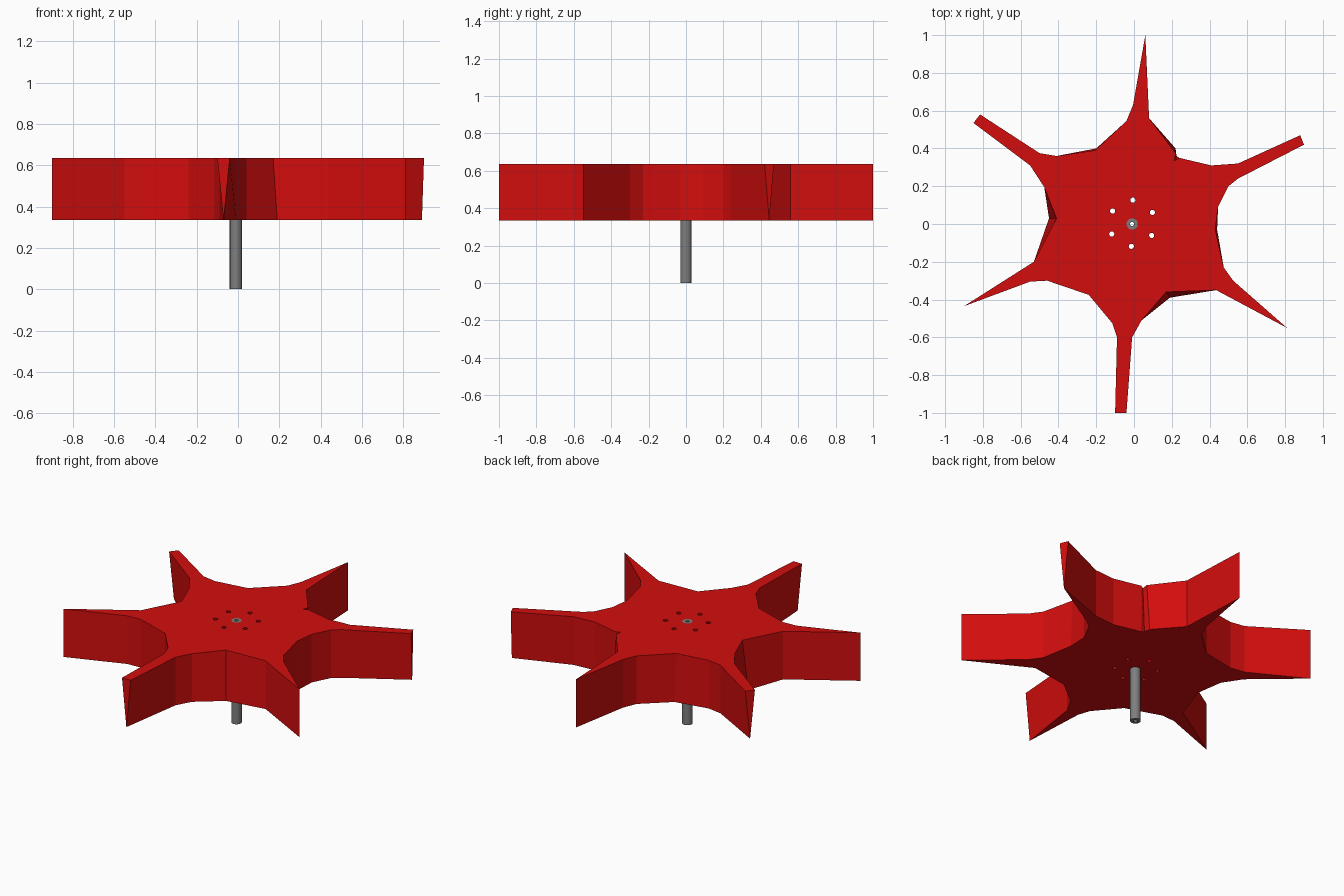
import bpy, bmesh, math

if "Cube" in bpy.data.objects:
    bpy.data.objects.remove(bpy.data.objects["Cube"])

Z0, Z1 = 0.335, 0.635          # underside and top of the rotor
AXIS = (-0.01, 0.0)            # shaft axis


def material(name, rgb):
    m = bpy.data.materials.new(name)
    m.diffuse_color = (*rgb, 1)
    m.use_nodes = True
    m.node_tree.nodes["Principled BSDF"].inputs["Base Color"].default_value = m.diffuse_color
    return m


def make_object(name, bm, mat):
    bmesh.ops.recalc_face_normals(bm, faces=bm.faces[:])
    me = bpy.data.meshes.new(name)
    bm.to_mesh(me)
    bm.free()
    me.materials.append(mat)
    ob = bpy.data.objects.new(name, me)
    bpy.context.collection.objects.link(ob)
    return ob


def circle(cx, cy, r, n):
    return [(cx + r * math.cos(2 * math.pi * i / n),
             cy + r * math.sin(2 * math.pi * i / n)) for i in range(n)]


def wall(bm, low, high, z0, z1):
    """Vertical band between two matching outlines."""
    a = [bm.verts.new((x, y, z0)) for x, y in low]
    b = [bm.verts.new((x, y, z1)) for x, y in high]
    n = len(a)
    for i in range(n):
        j = (i + 1) % n
        bm.faces.new((a[i], a[j], b[j], b[i]))


def cap(bm, z):
    """Fill the open edges at height z, leaving inner loops as holes."""
    edges = [e for e in bm.edges if e.is_boundary
             and all(abs(v.co.z - z) < 1e-4 for v in e.verts)]
    bmesh.ops.triangle_fill(bm, edges=edges, use_beauty=True)


red = material("rotor red", (0.65, 0.004, 0.004))
grey = material("shaft grey", (0.21, 0.21, 0.21))

# Rotor outline on top, clockwise from the rear blade tip
top = [(.06, 1), (.08, .56), (.22, .375), (.215, .335), (.24, .35), (.41, .31),
       (.55, .32), (.88, .47), (.90, .42), (.55, .24), (.5, .2), (.445, .09),
       (.43, -.03), (.475, -.23), (.525, -.30), (.81, -.55), (.435, -.35),
       (.17, -.36), (.04, -.51), (-.01, -.6), (-.04, -1), (-.1, -1),
       (-.09, -.6), (-.115, -.525), (-.24, -.375), (-.46, -.3), (-.55, -.305),
       (-.9, -.435), (-.53, -.2), (-.41, .03), (-.475, .195), (-.55, .31),
       (-.85, .535), (-.815, .58), (-.5, .375), (-.41, .36), (-.205, .39),
       (-.04, .545), (-.005, .63)]

# Underside: the blunt blade tips taper to a single edge, hollows sit further out
bottom = list(top)
for i in (7, 20, 32):
    (ax, ay), (bx, by) = top[i], top[i + 1]
    bottom[i] = bottom[i + 1] = ((ax + bx) / 2, (ay + by) / 2)
for i, p in {2: (.22, .40), 3: (.225, .36), 12: (.44, -.03), 17: (.19, -.39),
             29: (-.45, .03), 36: (-.2, .4)}.items():
    bottom[i] = p

# Rotor body with six through holes and a shaft bore
bm = bmesh.new()
wall(bm, bottom, top, Z0, Z1)
for k in range(6):
    a = math.radians(28 + 60 * k)
    c = circle(AXIS[0] + .122 * math.cos(a), .004 + .122 * math.sin(a), .014, 10)
    wall(bm, c, c, Z0, Z1)
bore = circle(*AXIS, .03, 16)
wall(bm, bore, bore, Z0, Z1)
bmesh.ops.remove_doubles(bm, verts=bm.verts[:], dist=1e-5)
cap(bm, Z0)
cap(bm, Z1)
make_object("bladed_rotor", bm, red)

# Hollow drive shaft
bm = bmesh.new()
inner = circle(*AXIS, .011, 16)
wall(bm, bore, bore, 0, Z1)
wall(bm, inner, inner, 0, Z1)
cap(bm, 0)
cap(bm, Z1)
shaft = make_object("drive_shaft", bm, grey)
bpy.context.view_layer.objects.active = shaft
shaft.select_set(True)
bpy.ops.object.shade_smooth_by_angle(angle=math.radians(35))
